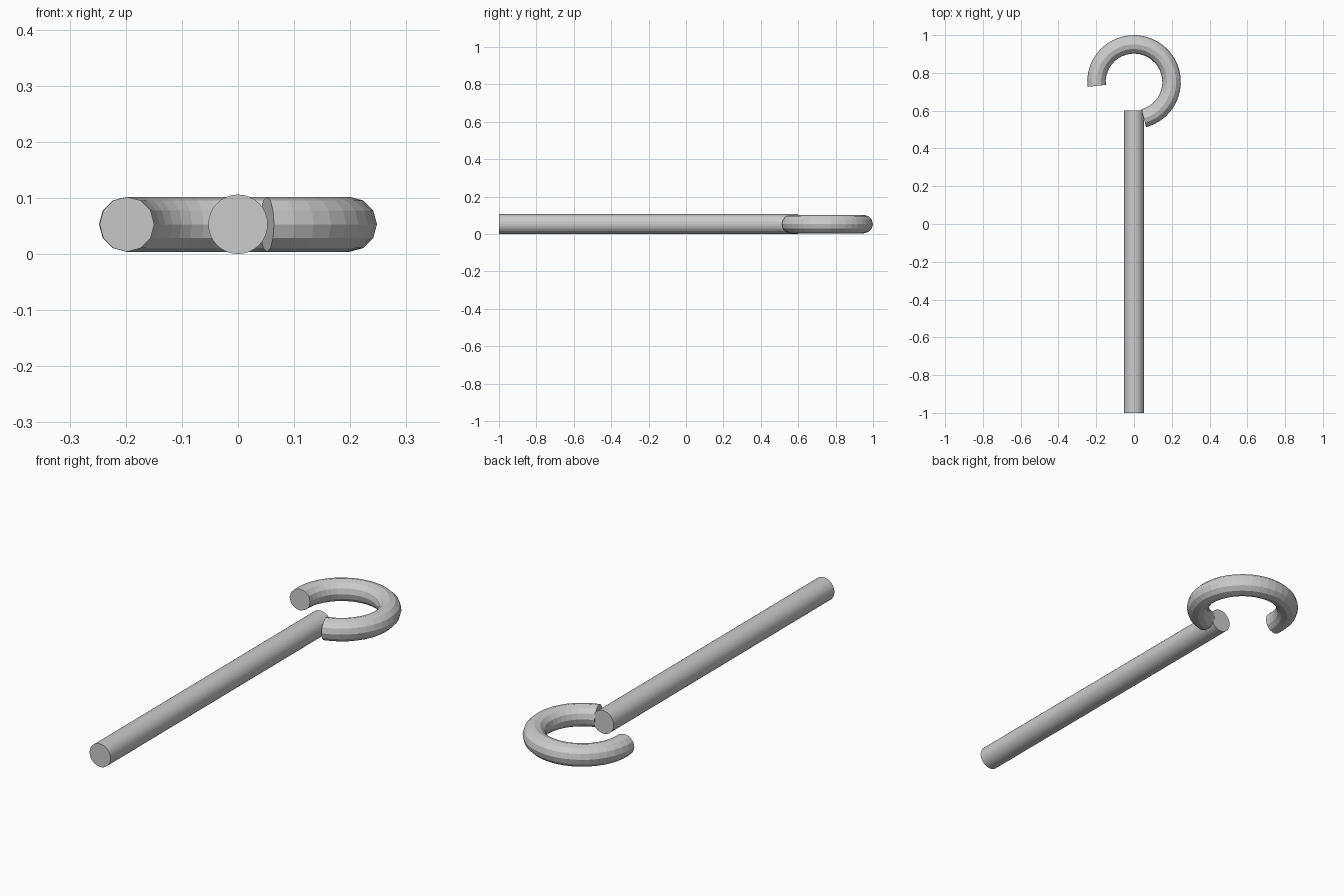
import bpy, bmesh
from math import radians, cos, sin, tau
from mathutils import Matrix, Vector

if "Cube" in bpy.data.objects:
    bpy.data.objects.remove(bpy.data.objects["Cube"])

Z = 0.053  # height of the common centre line


def finish(name, bm):
    bmesh.ops.recalc_face_normals(bm, faces=bm.faces)
    mesh = bpy.data.meshes.new(name)
    bm.to_mesh(mesh)
    bm.free()
    obj = bpy.data.objects.new(name, mesh)
    bpy.context.collection.objects.link(obj)
    return obj


# Straight shaft, lying along y
bm = bmesh.new()
bmesh.ops.create_cone(
    bm, cap_ends=True, segments=32, radius1=0.053, radius2=0.053, depth=1.6,
    matrix=Matrix.Translation((0, -0.2, Z)) @ Matrix.Rotation(radians(90), 4, 'X'))
finish("shaft", bm)

# Open hook: a round section swept around part of a circle, capped at both ends
centre, major, minor = Vector((0, 0.752, Z)), 0.199, 0.049
start, end, steps, sides = radians(-75), radians(186), 29, 12
bm = bmesh.new()
rings = []
for i in range(steps + 1):
    a = start + (end - start) * i / steps
    ring = []
    for j in range(sides):
        b = tau * j / sides
        d = major + minor * cos(b)
        ring.append(bm.verts.new(centre + Vector((d * cos(a), d * sin(a), minor * sin(b)))))
    rings.append(ring)
for r0, r1 in zip(rings, rings[1:]):
    for j in range(sides):
        k = (j + 1) % sides
        bm.faces.new((r0[j], r1[j], r1[k], r0[k]))
bm.faces.new(rings[0])
bm.faces.new(rings[-1])
finish("hook", bm)
